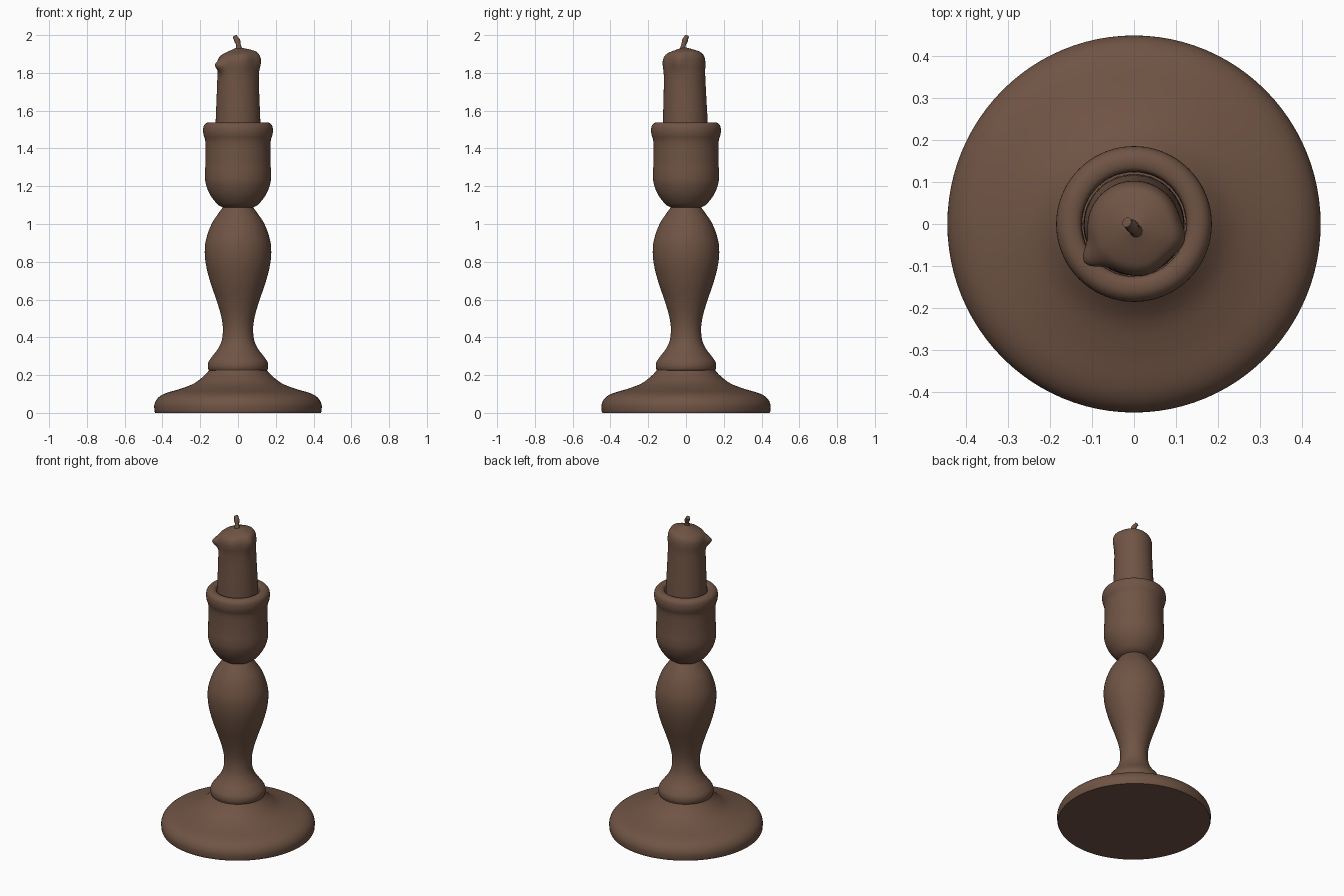
import bpy, bmesh, math
from mathutils import Vector

if "Cube" in bpy.data.objects:
    bpy.data.objects.remove(bpy.data.objects["Cube"])

brown = bpy.data.materials.new("dark brown")
brown.diffuse_color = (0.16, 0.088, 0.058, 1)
brown.use_nodes = True
brown.node_tree.nodes["Principled BSDF"].inputs["Base Color"].default_value = brown.diffuse_color


def spline(pts, steps):
    """Catmull-Rom curve through a list of points."""
    p = [Vector(a) for a in pts]
    p = [2 * p[0] - p[1]] + p + [2 * p[-1] - p[-2]]
    out = []
    for i in range(1, len(p) - 2):
        a, b, c, d = p[i - 1:i + 3]
        for s in range(steps):
            t = s / steps
            out.append(0.5 * (2 * b + (c - a) * t + (2 * a - 5 * b + 4 * c - d) * t * t
                              + (3 * b - a - 3 * c + d) * t ** 3))
    return out + [p[-2]]


def skin(name, rings, angle=35):
    """Join rings of points into a closed, smooth-shaded solid."""
    bm = bmesh.new()
    loops = [[bm.verts.new(co) for co in ring] for ring in rings]
    n = len(loops[0])
    for lo, hi in zip(loops, loops[1:]):
        for i in range(n):
            j = (i + 1) % n
            bm.faces.new((lo[i], lo[j], hi[j], hi[i]))
    bm.faces.new(loops[0][::-1])
    bm.faces.new(loops[-1])
    bmesh.ops.recalc_face_normals(bm, faces=bm.faces)
    me = bpy.data.meshes.new(name)
    bm.to_mesh(me)
    bm.free()
    me.materials.append(brown)
    ob = bpy.data.objects.new(name, me)
    bpy.context.collection.objects.link(ob)
    bpy.ops.object.select_all(action='DESELECT')
    ob.select_set(True)
    bpy.context.view_layer.objects.active = ob
    bpy.ops.object.shade_smooth_by_angle(angle=math.radians(angle))
    return ob


def lathe(name, profile, n=96, sx=1.0):
    angles = [2 * math.pi * i / n for i in range(n)]
    return skin(name, [[(r * math.cos(a) * sx, r * math.sin(a), z) for a in angles]
                       for r, z in profile])


# Round foot, with a flat underside
lathe("base", [(0.443, 0)] + spline([
    (0.447, 0.01), (0.447, 0.045), (0.43, 0.077), (0.39, 0.103), (0.31, 0.127),
    (0.235, 0.156), (0.18, 0.198), (0.153, 0.228)], 4), sx=0.99)

# Turned stem: collar, slim waist, bulb and neck
lathe("stem", [(0.14, 0.222)] + spline([
    (0.155, 0.226), (0.16, 0.245), (0.156, 0.27), (0.136, 0.3), (0.108, 0.336),
    (0.086, 0.384), (0.08, 0.45), (0.091, 0.52), (0.115, 0.6), (0.146, 0.69),
    (0.17, 0.786), (0.176, 0.866), (0.166, 0.93), (0.14, 1.0), (0.108, 1.05),
    (0.08, 1.088)], 4) + [(0.08, 1.1)])

# Cup with flared rim and candle socket
lathe("candle_cup", spline([
    (0.08, 1.087), (0.11, 1.106), (0.148, 1.155), (0.17, 1.21), (0.175, 1.26),
    (0.172, 1.33), (0.172, 1.43), (0.182, 1.47), (0.185, 1.495), (0.181, 1.52),
    (0.166, 1.535), (0.145, 1.538), (0.128, 1.53), (0.124, 1.51)], 4)
    + [(0.123, 1.35)])


# Melted candle: leans forward, wax drips swell out under the top
def bump(a, z, deg, width, height, spread, amount):
    d = (math.degrees(a) - deg + 180) % 360 - 180
    return amount * math.exp(-(d / width) ** 2 - ((z - height) / spread) ** 2)


def candle_point(r, z, a):
    k = min(1, r / 0.1)
    r += k * bump(a, z, 215, 14, 1.855, 0.035, 0.034)
    r += k * bump(a, z, -15, 18, 1.87, 0.06, 0.014)
    r += k * bump(a, z, 285, 22, 1.87, 0.07, 0.006)
    # uneven shoulder, lower at the left front and back
    drop = 0.022 * max(0, z - 1.75) / 0.15 * k
    dz = -drop * (0.5 - 0.5 * math.cos(a - math.radians(20)))
    return (r * math.cos(a), r * math.sin(a) - 0.009 * (z - 1.3) / 0.6, z + dz)


profile = [(0.12, 1.34)] + spline([
    (0.12, 1.45), (0.118, 1.55), (0.112, 1.7), (0.109, 1.8), (0.111, 1.85),
    (0.108, 1.885), (0.095, 1.91), (0.07, 1.922), (0.035, 1.93), (0.006, 1.936)], 5)
skin("candle", [[candle_point(r, z, 2 * math.pi * i / 72) for i in range(72)]
                for r, z in profile], 50)

# Short bent wick
path = spline([(0.006, -0.018, 1.915), (0.003, -0.014, 1.945),
               (-0.004, -0.006, 1.97), (-0.017, 0.004, 1.993)], 3)
rings = []
for i, p in enumerate(path):
    t = (path[min(i + 1, len(path) - 1)] - path[max(i - 1, 0)]).normalized()
    u = t.cross(Vector((0, 1, 0))).normalized()
    v = t.cross(u)
    rad = 0.014 + 0.002 * math.sin(i * 1.3)
    rings.append([p + rad * (u * math.cos(a) + v * math.sin(a))
                  for a in (2 * math.pi * k / 10 for k in range(10))])
skin("wick", rings, 40)
